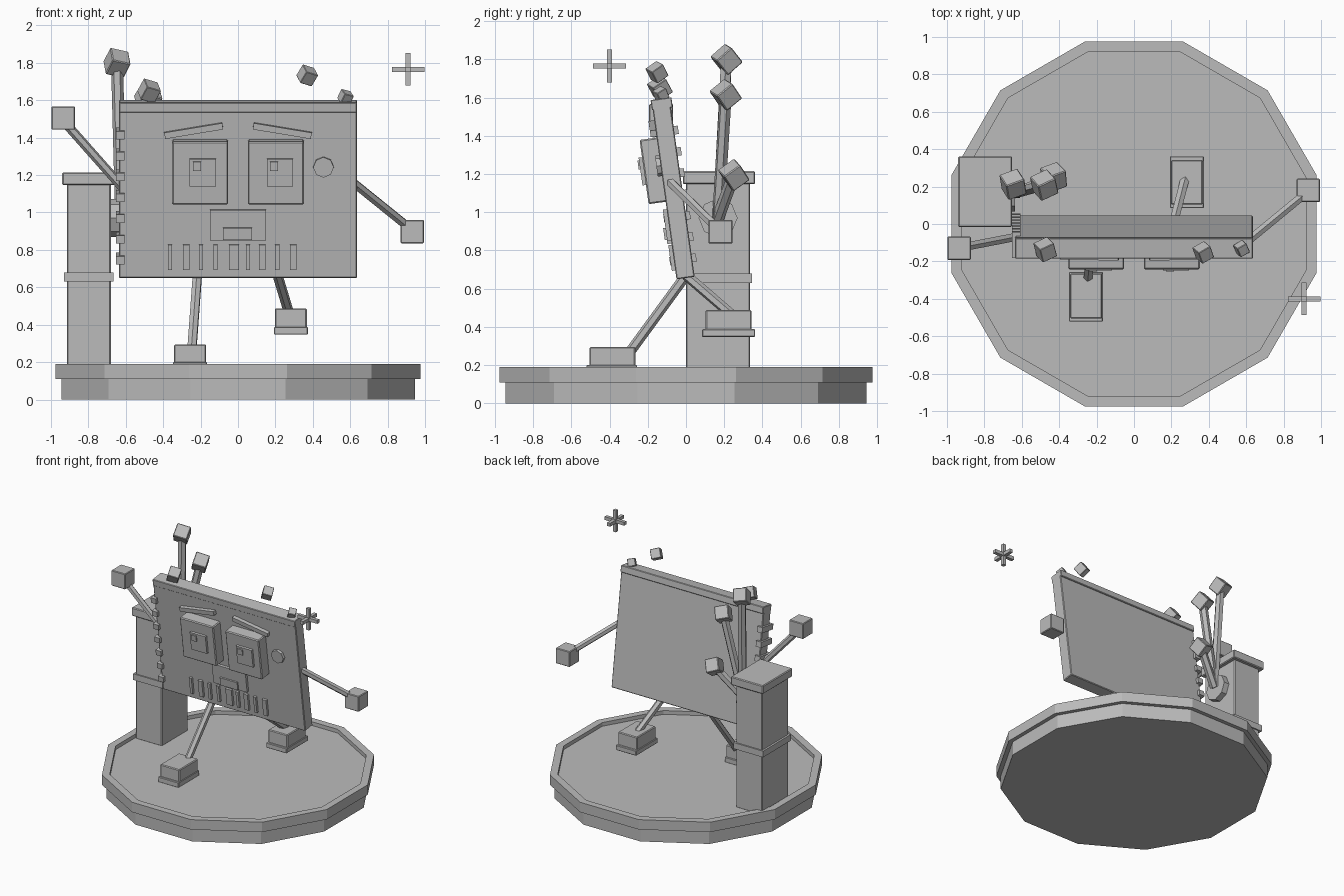
import bpy, bmesh, math
from mathutils import Matrix, Vector, Euler

if "Cube" in bpy.data.objects:
    bpy.data.objects.remove(bpy.data.objects["Cube"])

grey = bpy.data.materials.new("plain_grey")
grey.diffuse_color = (0.5, 0.5, 0.5, 1)
grey.use_nodes = True
grey.node_tree.nodes["Principled BSDF"].inputs["Base Color"].default_value = grey.diffuse_color

I = Matrix.Identity(4)
# Leaning frame of the slab body; its local y = -0.048 is the face side
BODY = Matrix.Translation((0, -0.068, 1.125)) @ Matrix.Rotation(math.radians(8), 4, 'X')
FACE = -0.048


def finish(name, bm, bevel=0.0):
    me = bpy.data.meshes.new(name)
    bm.to_mesh(me)
    bm.free()
    me.materials.append(grey)
    ob = bpy.data.objects.new(name, me)
    bpy.context.collection.objects.link(ob)
    if bevel:
        mod = ob.modifiers.new("edge", 'BEVEL')
        mod.width = bevel
        mod.segments = 1
    return ob


def block(name, lo, hi, frame=I, bevel=0.0):
    """Box between two corners, placed in a frame."""
    lo, hi = Vector(lo), Vector(hi)
    bm = bmesh.new()
    size = hi - lo
    bmesh.ops.create_cube(bm, size=1, matrix=frame @ Matrix.Translation((lo + hi) / 2)
                          @ Matrix.Diagonal((*size, 1)))
    return finish(name, bm, bevel)


def cube(name, at, side, turn=(0, 0, 0), bevel=0.005):
    rot = Euler([math.radians(a) for a in turn]).to_matrix().to_4x4()
    h = side / 2
    return block(name, (-h, -h, -h), (h, h, h), Matrix.Translation(at) @ rot, bevel)


def rod(name, a, b, r, sides=6):
    """Straight prism between two points."""
    a, b = Vector(a), Vector(b)
    d = b - a
    bm = bmesh.new()
    bmesh.ops.create_cone(bm, cap_ends=True, segments=sides, radius1=r, radius2=r, depth=d.length,
                          matrix=Matrix.Translation((a + b) / 2)
                          @ d.to_track_quat('Z', 'Y').to_matrix().to_4x4())
    return finish(name, bm)


def on_face(name, x0, x1, z0, z1, out, bevel=0.0, back=-0.04):
    """Plate on the slab face, from world x and z limits."""
    w0, w1 = ((z - 1.118 + out * 0.139) / 0.99 for z in (z0, z1))
    return block(name, (x0, FACE - out, w0), (x1, back, w1), BODY, bevel)


# Twelve-sided base with raised rim, made as one revolved profile
bm = bmesh.new()
c = math.cos(math.pi / 12)
rings = []
for r, z in [(0.945, 0), (0.945, 0.11), (0.976, 0.11), (0.976, 0.19), (0.92, 0.19), (0.92, 0.16)]:
    rings.append([bm.verts.new((r / c * math.cos(a), r / c * math.sin(a), z))
                  for a in (math.radians(15 + 30 * i) for i in range(12))])
for low, up in zip(rings, rings[1:]):
    for i in range(12):
        j = (i + 1) % 12
        bm.faces.new((low[i], low[j], up[j], up[i]))
bm.faces.new(rings[0][::-1])
bm.faces.new(rings[-1])
finish("base", bm)

# Pillar with band and cap
block("pillar", (-0.914, 0, 0.155), (-0.68, 0.335, 1.16), bevel=0.006)
block("pillar_band", (-0.93, -0.01, 0.63), (-0.666, 0.346, 0.68))
block("pillar_cap", (-0.94, -0.016, 1.147), (-0.652, 0.362, 1.215), bevel=0.006)

# Slab body with header strip
block("body", (-0.636, FACE, -0.474), (0.636, 0.048, 0.43), BODY, 0.005)
block("body_header", (-0.636, FACE - 0.004, 0.42), (0.636, 0.058, 0.474), BODY, 0.004)

# Binding clips down the left edge
for i in range(7):
    w = -0.375 + 0.1125 * i
    block("binding_clip", (-0.653, -0.07, w - 0.022), (-0.607, 0.07, w + 0.022), BODY)

# Eyes with iris, glint and brow
for s, name in ((-1, "left"), (1, "right")):
    m = s * 0.203
    on_face(name + "_eye", m - 0.15, m + 0.15, 1.042, 1.378, 0.09, 0.007)
    ix = -0.188 if s < 0 else 0.224
    on_face(name + "_iris", ix - 0.07, ix + 0.07, 1.14, 1.285, 0.108, back=-0.1)
    on_face(name + "_glint", ix - 0.053, ix - 0.01, 1.222, 1.27, 0.116, back=-0.1)
    tilt = BODY @ Matrix.Translation((s * 0.237, 0, 0.324)) @ Matrix.Rotation(s * math.radians(9.5), 4, 'Y')
    block(name + "_brow", (-0.157, FACE - 0.03, -0.017), (0.157, -0.04, 0.017), tilt)

# Cheek button, mouth, tongue and row of bars
rod("cheek_button", BODY @ Vector((0.457, -0.03, 0.127)), BODY @ Vector((0.457, FACE - 0.022, 0.127)),
    0.055, 8).data.transform(I)
on_face("mouth", -0.15, 0.15, 0.85, 1.013, 0.02)
on_face("tongue", -0.08, 0.075, 0.853, 0.917, 0.032)
for x, w in zip((-0.363, -0.277, -0.198, -0.12, -0.022, 0.053, 0.13, 0.21, 0.296),
                (0.022, 0.036, 0.022, 0.022, 0.053, 0.022, 0.036, 0.022, 0.036)):
    on_face("bar", x - w / 2, x + w / 2, 0.693, 0.827, 0.018)

# Arms and block hands
rod("left_arm", (-0.61, -0.065, 1.125), (-0.92, -0.125, 1.475), 0.025)
cube("left_hand", (-0.935, -0.13, 1.505), 0.125)
rod("right_arm", (0.61, -0.09, 1.165), (0.92, 0.165, 0.915), 0.025)
cube("right_hand", (0.932, 0.18, 0.898), 0.125)

# Legs and feet with soles
rod("left_leg", (-0.217, 0, 0.67), (-0.247, -0.3, 0.26), 0.027)
block("left_foot", (-0.342, -0.505, 0.19), (-0.17, -0.265, 0.295), bevel=0.006)
block("left_sole", (-0.348, -0.522, 0.157), (-0.166, -0.256, 0.2), bevel=0.004)
rod("right_leg", (0.21, 0, 0.67), (0.275, 0.25, 0.455), 0.027)
block("right_foot", (0.198, 0.103, 0.38), (0.368, 0.343, 0.488), bevel=0.006)
block("right_sole", (0.192, 0.085, 0.347), (0.374, 0.362, 0.388), bevel=0.004)

# Hub on the pillar side with three levers ending in cubes
hub = Vector((-0.64, 0.168, 0.97))
rod("lever_hub", hub - Vector((0.05, 0, 0)), hub + Vector((0.005, 0, 0)), 0.102, 8)
for end, turn in (((-0.647, 0.212, 1.80), (42, 12, 20)),
                  ((-0.48, 0.208, 1.615), (40, 15, 25)),
                  ((-0.43, 0.25, 1.195), (38, 20, 20))):
    rod("lever", hub + Vector((0.015, 0, 0)), end, 0.032)
    cube("lever_knob", end, 0.105, turn)

# Loose cubes above the top edge
for at, side, turn in (((-0.475, -0.137, 1.65), 0.085, (35, 15, 25)),
                       ((0.37, -0.152, 1.733), 0.075, (35, 15, 30)),
                       ((0.575, -0.132, 1.617), 0.058, (30, 12, 30))):
    cube("loose_cube", at, side, turn, 0.003)

# Floating sparkle of three crossed bars
for axis in range(3):
    h = [0.0135] * 3
    h[axis] = 0.087
    v = Vector(h)
    block("sparkle_bar", -v, v, Matrix.Translation((0.91, -0.40, 1.765)))
